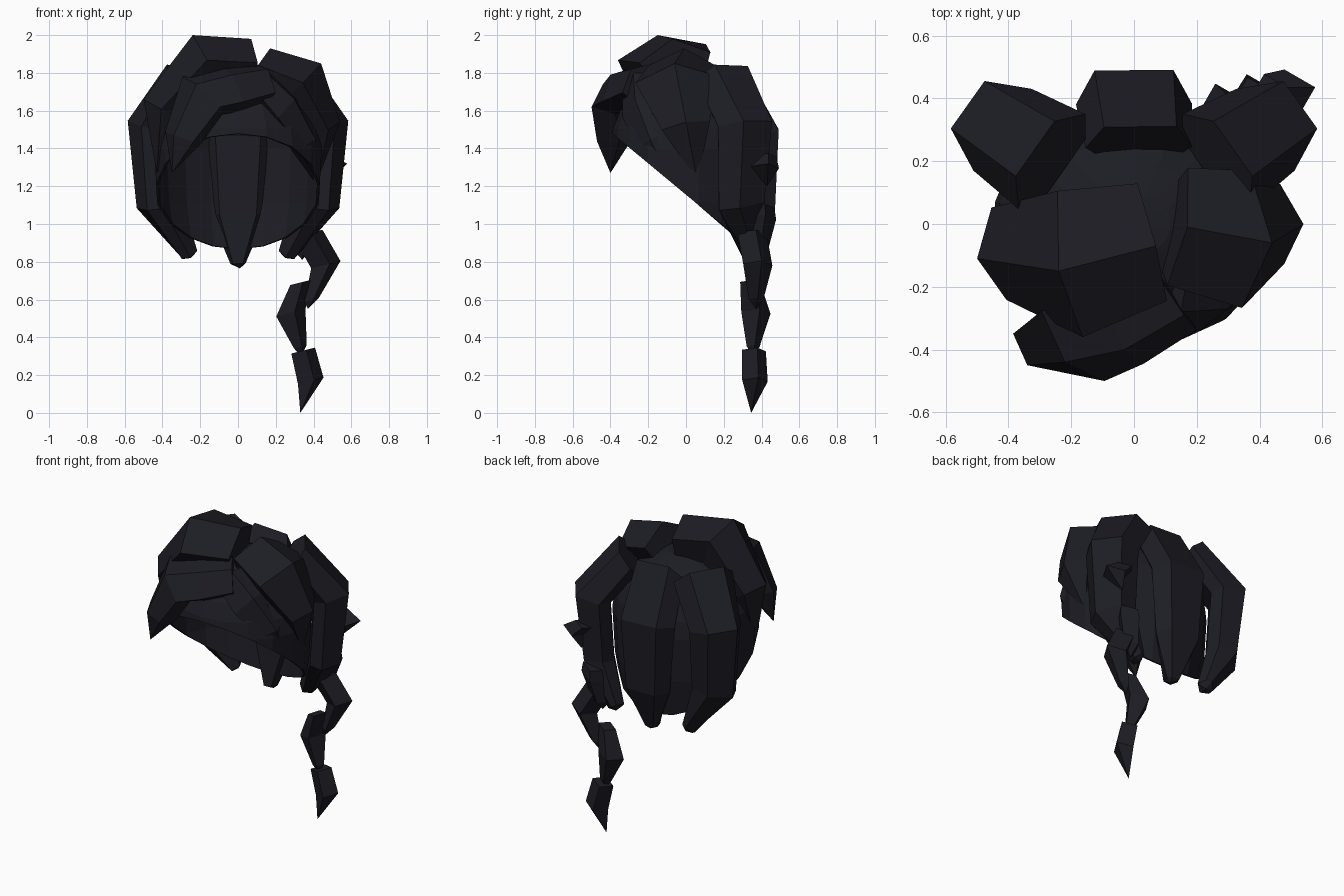
import bpy, bmesh, math
from mathutils import Vector

if "Cube" in bpy.data.objects:
    bpy.data.objects.remove(bpy.data.objects["Cube"])

hair = bpy.data.materials.new("dark_hair")
hair.diffuse_color = (0.012, 0.012, 0.018, 1)
hair.use_nodes = True
hair.node_tree.nodes["Principled BSDF"].inputs["Base Color"].default_value = hair.diffuse_color


def finish(name, bm):
    bmesh.ops.recalc_face_normals(bm, faces=bm.faces[:])
    me = bpy.data.meshes.new(name)
    bm.to_mesh(me)
    bm.free()
    me.materials.append(hair)
    ob = bpy.data.objects.new(name, me)
    bpy.context.collection.objects.link(ob)
    return ob


def loft(name, rings, tip):
    """Join equal rings, cap the start and close to a point."""
    bm = bmesh.new()
    vs = [[bm.verts.new(p) for p in r] for r in rings]
    n = len(vs[0])
    for a, b in zip(vs, vs[1:]):
        for i in range(n):
            j = (i + 1) % n
            bm.faces.new((a[i], a[j], b[j], b[i]))
    t = bm.verts.new(tip)
    for i in range(n):
        bm.faces.new((vs[-1][i], vs[-1][(i + 1) % n], t))
    bm.faces.new(vs[0])
    return finish(name, bm)


def lock(name, path, tip, flat=0.0, thick=0.15):
    """Hair lock: path of (x, y, z, width, depth) along its outer ridge."""
    pts = [Vector(p[:3]) for p in path] + [Vector(tip)]
    rings = []
    for i, (x, y, z, w, d) in enumerate(path):
        p = pts[i]
        tan = (pts[i + 1] - pts[max(i - 1, 0)]).normalized()
        out = (p - Vector((0, 0, min(z, 1.4)))).normalized()
        side = tan.cross(out).normalized() * w / 2
        deep = out * (d + min(thick, w * 0.6))
        ridge = [p - side * flat, p + side * flat] if flat else [p]
        rings.append([p - side - out * d] + ridge +
                     [p + side - out * d, p + side * 0.65 - deep, p - side * 0.65 - deep])
    return loft(name, rings, tip)


def bead(name, path, tip):
    """Braid piece: square rings (x, y, z, radius) tapering to a tip."""
    rings = []
    for x, y, z, r in path:
        rings.append([(x + r * math.cos(a), y + r * math.sin(a), z + .25 * r * math.cos(a))
                      for a in (math.radians(15 + 90 * k) for k in range(4))])
    return loft(name, rings, tip)


# Scalp shell, cut along the sloping hairline
bm = bmesh.new()
bmesh.ops.create_uvsphere(bm, u_segments=18, v_segments=12, radius=1)
for v in bm.verts:
    x, y, z = v.co
    v.co = (x * 0.45, y * 0.40, 1.4 + z * (0.41 if z > 0 else 1.1))
bmesh.ops.bisect_plane(bm, geom=bm.verts[:] + bm.edges[:] + bm.faces[:],
                       plane_co=(0, 0, 1.155), plane_no=(0, 0.83, 1), clear_inner=True)
cap = finish("scalp_shell", bm)
mod = cap.modifiers.new("thickness", 'SOLIDIFY')
mod.thickness = 0.015

# Back locks
for s, side in ((-1, "left"), (1, "right")):
    lock("back_lock_" + side,
         [(s * 0.315, 0.24, 1.84, 0.37, 0.10),
          (s * 0.53, 0.38, 1.545, 0.32, 0.14),
          (s * 0.49, 0.35, 1.10, 0.28, 0.11),
          (s * 0.285, 0.38, 0.84, 0.09, 0.03)],
         (s * 0.25, 0.36, 0.82), 0.58, 0.07)
lock("back_lock_middle",
     [(0.02, 0.31, 1.82, 0.34, 0.11),
      (0.0, 0.49, 1.50, 0.37, 0.11),
      (0.0, 0.47, 1.05, 0.30, 0.09),
      (0.0, 0.38, 0.79, 0.08, 0.03)],
     (0.01, 0.35, 0.765), 0.68, 0.06)

# Top locks sweeping away from the parting
lock("top_lock_left",
     [(0.07, -0.07, 1.98, 0.39, 0.10),
      (-0.24, -0.15, 2.0, 0.48, 0.10),
      (-0.50, -0.11, 1.66, 0.30, 0.08)],
     (-0.43, -0.10, 1.27), thick=0.17)
lock("top_lock_right",
     [(0.17, -0.01, 1.93, 0.38, 0.10),
      (0.44, -0.06, 1.85, 0.44, 0.12),
      (0.54, 0.0, 1.54, 0.26, 0.07)],
     (0.42, 0.06, 1.23), thick=0.12)

# Fringe across the forehead, and the shorter lock beside it
lock("fringe",
     [(0.16, -0.29, 1.82, 0.25, 0.06),
      (-0.03, -0.40, 1.79, 0.29, 0.07),
      (-0.22, -0.44, 1.74, 0.34, 0.07),
      (-0.34, -0.45, 1.47, 0.20, 0.05)],
     (-0.35, -0.40, 1.27), thick=0.12)
lock("temple_lock",
     [(0.15, -0.28, 1.80, 0.22, 0.06),
      (0.30, -0.27, 1.66, 0.26, 0.07),
      (0.41, -0.19, 1.45, 0.20, 0.05)],
     (0.40, -0.08, 1.23), thick=0.08)

# Braid: knot at the side, then hanging pieces
bead("braid_knot", [(0.43, 0.42, 1.36, 0.06), (0.50, 0.415, 1.30, 0.08)], (0.45, 0.43, 1.20))
bead("braid_root", [(0.38, 0.40, 1.09, 0.07), (0.38, 0.40, 1.03, 0.08),
                    (0.35, 0.38, 0.88, 0.06)], (0.34, 0.37, 0.81))
bead("braid_upper", [(0.37, 0.35, 0.95, 0.08), (0.465, 0.38, 0.785, 0.08),
                     (0.39, 0.37, 0.60, 0.04)], (0.37, 0.37, 0.55))
bead("braid_middle", [(0.33, 0.34, 0.69, 0.055), (0.28, 0.37, 0.53, 0.08),
                      (0.33, 0.355, 0.35, 0.035)], (0.335, 0.355, 0.30))
bead("braid_tip", [(0.345, 0.36, 0.33, 0.065), (0.385, 0.365, 0.17, 0.07)],
     (0.33, 0.345, 0.0))
